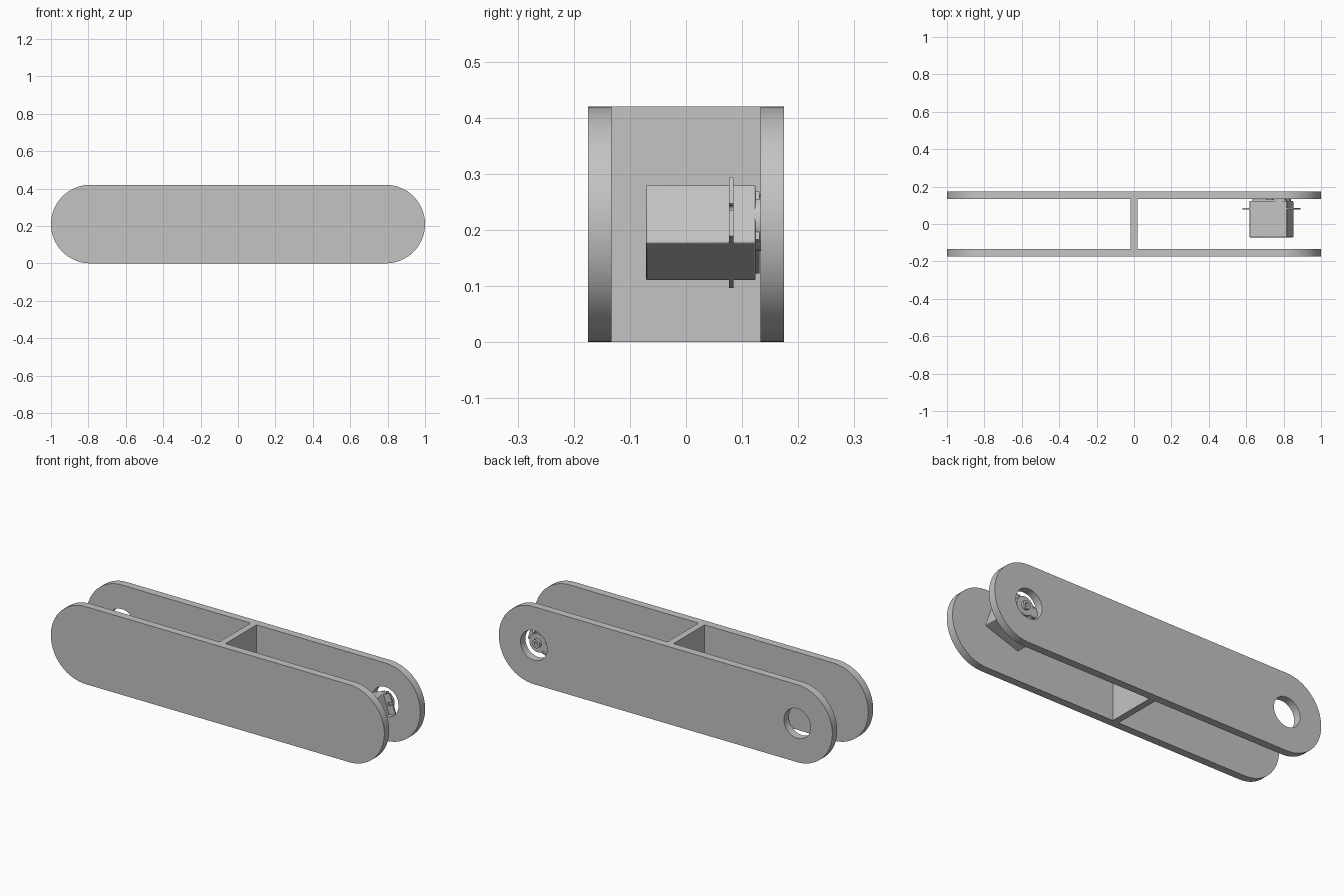
import bpy, bmesh, math
from mathutils import Matrix, Vector

if "Cube" in bpy.data.objects:
    bpy.data.objects.remove(bpy.data.objects["Cube"], do_unlink=True)

grey = bpy.data.materials.new("plain grey")
grey.use_nodes = True
colour = (0.55, 0.55, 0.55, 1)
grey.diffuse_color = colour
grey.node_tree.nodes["Principled BSDF"].inputs["Base Color"].default_value = colour


def arc(cx, cy, r, start, end, n):
    """Points on an arc, angles in degrees."""
    angles = [math.radians(start + (end - start) * i / n) for i in range(n + 1)]
    return [(cx + r * math.cos(a), cy + r * math.sin(a)) for a in angles]


def circle(cx, cy, r, n=40):
    return arc(cx, cy, r, 0, 360, n)[:-1]


def rect(w, h):
    return [(-w / 2, -h / 2), (w / 2, -h / 2), (w / 2, h / 2), (-w / 2, h / 2)]


def slab(name, outlines, y0, y1, centre=(0, 0), tilt=0, bevel=0):
    """Extrude outlines (the first is solid, the rest are holes) along y."""
    curve = bpy.data.curves.new(name, 'CURVE')
    curve.dimensions = '2D'
    curve.fill_mode = 'BOTH'
    curve.extrude = (y1 - y0) / 2
    for points in outlines:
        spline = curve.splines.new('POLY')
        spline.points.add(len(points) - 1)
        for p, (u, v) in zip(spline.points, points):
            p.co = (u, v, 0, 1)
        spline.use_cyclic_u = True
    temp = bpy.data.objects.new(name + " outline", curve)
    mesh = bpy.data.meshes.new_from_object(temp)
    bpy.data.objects.remove(temp)
    bpy.data.curves.remove(curve)

    place = Matrix.Translation(Vector((centre[0], (y0 + y1) / 2, centre[1])))
    mesh.transform(place @ Matrix.Rotation(math.pi / 2, 4, 'X') @ Matrix.Rotation(tilt, 4, 'Z'))
    bm = bmesh.new()
    bm.from_mesh(mesh)
    bmesh.ops.remove_doubles(bm, verts=bm.verts, dist=0.0001)
    bmesh.ops.recalc_face_normals(bm, faces=bm.faces)
    bmesh.ops.dissolve_limit(bm, angle_limit=0.01, verts=bm.verts, edges=bm.edges)
    bm.to_mesh(mesh)
    bm.free()

    mesh.name = name
    mesh.materials.clear()
    mesh.materials.append(grey)
    obj = bpy.data.objects.new(name, mesh)
    bpy.context.collection.objects.link(obj)
    if bevel:
        mod = obj.modifiers.new("rounded edges", 'BEVEL')
        mod.width = bevel
        mod.segments = 2
    mesh.shade_smooth()
    mesh.set_sharp_from_angle(angle=math.radians(30))
    return obj


# Two long plates with round ends; only the back one is pierced
R = 0.21
END = 1 - R
stadium = arc(END, R, R, -90, 90, 32) + arc(-END, R, R, 90, 270, 32)
holes = [circle(s * END, R, 0.08) for s in (-1, 1)]
slab("front_plate", [stadium], -0.175, -0.133)
slab("back_plate", [stadium] + holes, 0.133, 0.175)

# Web joining the plates
slab("centre_web", [rect(0.036, 2 * R)], -0.133, 0.133, (0, R))

# Tilted motor whose shaft sits in the left hole
W, H = 0.211, 0.11
TILT = math.radians(18.5)
CENTRE = (0.735, 0.195)
SHAFT = 0.056


def motor_part(name, outlines, y0, y1, bevel=0):
    return slab(name, outlines, y0, y1, CENTRE, TILT, bevel)


motor_part("motor_body", [rect(W, H)], -0.071, 0.124, 0.003)
motor_part("motor_lid", [rect(W - 0.02, H - 0.02)], 0.12, 0.131)

# Mounting flange with a keyhole slot at each end
L = 0.29
slot = arc(L / 2 - 0.02, 0, 0.01, -35, -325, 14)
half = [(L / 2, -H / 2), (L / 2, -0.006)] + slot + [(L / 2, 0.006), (L / 2, H / 2)]
flange = half + [(-u, -v) for u, v in half]
motor_part("motor_flange", [flange], 0.077, 0.085)

# Gear housing, small gear cover and hollow output shaft
motor_part("gear_housing", [circle(SHAFT, 0, 0.05)], 0.12, 0.145)
motor_part("gear_cover", [circle(0, 0, 0.026, 24)], 0.12, 0.145)
motor_part("output_shaft", [circle(SHAFT, 0, 0.023, 24), circle(SHAFT, 0, 0.01, 16)], 0.14, 0.16)
